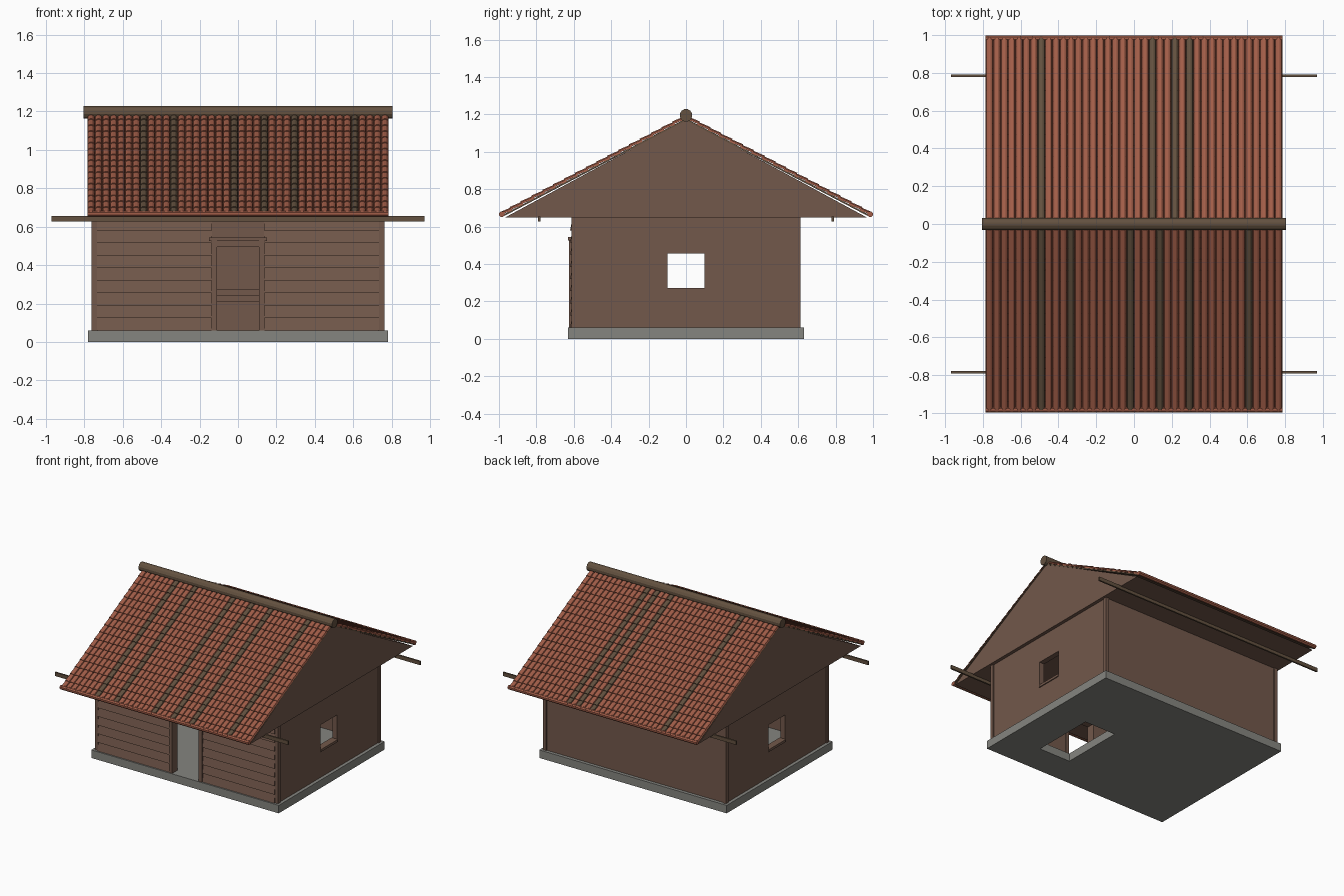
import bpy
import bmesh
import math
from mathutils import Vector

cube = bpy.data.objects.get("Cube")
if cube:
    bpy.data.objects.remove(cube)


def material(name, rgb):
    m = bpy.data.materials.new(name)
    m.use_nodes = True
    m.diffuse_color = (*rgb, 1)
    m.node_tree.nodes["Principled BSDF"].inputs["Base Color"].default_value = (*rgb, 1)
    return m


WALL = material("brown_wood", (0.17, 0.098, 0.07))
BEAM = material("dark_wood", (0.125, 0.082, 0.05))
TILE = material("red_clay", (0.36, 0.11, 0.065))
STONE = material("grey_stone", (0.235, 0.235, 0.215))


def finish(name, bm, *mats):
    bmesh.ops.recalc_face_normals(bm, faces=bm.faces)
    mesh = bpy.data.meshes.new(name)
    bm.to_mesh(mesh)
    bm.free()
    for m in mats:
        mesh.materials.append(m)
    ob = bpy.data.objects.new(name, mesh)
    bpy.context.collection.objects.link(ob)
    return ob


def add_box(bm, x, y, z):
    verts = bmesh.ops.create_cube(bm, size=1)["verts"]
    for v in verts:
        v.co = [(a + b) / 2 + c * (b - a) for (a, b), c in zip((x, y, z), v.co)]


def boxes(name, mat, *specs):
    bm = bmesh.new()
    for spec in specs:
        add_box(bm, *spec)
    return finish(name, bm, mat)


def framed(u, v, hu, hv):
    """Four rectangles that surround the opening hu x hv in the rectangle u x v."""
    rects = [((u[0], hu[0]), v), ((hu[1], u[1]), v),
             (hu, (v[0], hv[0])), (hu, (hv[1], v[1]))]
    return [r for r in rects if r[1][1] - r[1][0] > 0.001]


def prism(name, mat, profile, x0, x1):
    """Extrude a y-z outline along x."""
    bm = bmesh.new()
    face = bm.faces.new([bm.verts.new((x0, y, z)) for y, z in profile])
    out = bmesh.ops.extrude_face_region(bm, geom=[face])["geom"]
    moved = [g for g in out if isinstance(g, bmesh.types.BMVert)]
    bmesh.ops.translate(bm, verts=moved, vec=(x1 - x0, 0, 0))
    return finish(name, bm, mat)


def rod(name, mat, radius, half, y, z, sides):
    ring = [(y + radius * math.cos(math.tau * (i + 0.5) / sides),
             z + radius * math.sin(math.tau * (i + 0.5) / sides)) for i in range(sides)]
    return prism(name, mat, ring, -half, half)


# Stone base with a floor hatch
boxes("foundation", STONE, *[(x, y, (0, 0.06)) for x, y in
      framed((-0.78, 0.78), (-0.63, 0.63), (0.24, 0.5), (-0.4, 0.08))])

# Walls with door and window openings
Z = (0.06, 0.65)
DOOR, DOOR_Z = (-0.11, 0.11), (0.06, 0.5)
WIN, WIN_Z = (-0.1, 0.1), (0.27, 0.455)
boxes("front_wall", WALL, *[(x, (-0.605, -0.565), z) for x, z in
      framed((-0.75, 0.75), Z, DOOR, DOOR_Z)])
boxes("back_wall", WALL, ((-0.75, 0.75), (0.565, 0.605), Z))
for side, s in (("left", 1), ("right", -1)):
    span = tuple(sorted((s * 0.715, s * 0.755)))
    boxes(side + "_wall", WALL, *[(span, y, z) for y, z in
          framed((-0.6, 0.6), Z, WIN, WIN_Z)])
    boxes(side + "_window_sill", WALL,
          (tuple(sorted((s * 0.71, s * 0.762))), WIN, (0.255, 0.273)))
    # Corner posts
    for end, t in (("front", -1), ("back", 1)):
        boxes(f"{end}_{side}_post", WALL, (tuple(sorted((s * 0.735, s * 0.762))),
              tuple(sorted((t * 0.585, t * 0.612))), Z))
    # Overlapping boards on the front
    x0, x1 = sorted((s * 0.135, s * 0.735))
    for i in range(9):
        z = 0.06 + i * 0.065
        prism(f"{side}_front_board_{i + 1}", WALL,
              [(-0.6, z), (-0.62, z), (-0.607, z + 0.065), (-0.6, z + 0.065)], x0, x1)

# Door surround
boxes("door_frame", WALL,
      ((-0.137, -0.11), (-0.626, -0.56), (0.06, 0.525)),
      ((0.11, 0.137), (-0.626, -0.56), (0.06, 0.525)),
      ((-0.11, 0.11), (-0.622, -0.56), (0.495, 0.525)),
      ((-0.15, 0.15), (-0.632, -0.56), (0.525, 0.545)))

# Table inside
boxes("table", WALL, ((-0.3, 0.2), (0.3, 0.54), (0.24, 0.272)),
      ((-0.28, 0.18), (0.32, 0.52), (0.21, 0.24)),
      *[((x, x + 0.03), (y, y + 0.03), (0.06, 0.21))
        for x in (-0.28, 0.15) for y in (0.32, 0.49)])

# Gables and eaves as one solid, with long beams beneath
prism("gable_roof_body", WALL, [(-0.965, 0.65), (0.965, 0.65), (0, 1.172)], -0.78, 0.78)
for end, s in (("front", -1), ("back", 1)):
    boxes(end + "_eave_beam", BEAM, ((-0.97, 0.97),
          tuple(sorted((s * 0.779, s * 0.791))), (0.627, 0.655)))

# Barrel tiles in overlapping rows
ROWS, COLS, ARC = 17, 40, 5
PITCH = 1.57 / COLS
DARK = {"front": (-0.5, -0.34, -0.01, 0.14, 0.3, 0.59),
        "back": (-0.5, 0.08, 0.21, 0.3)}


def tile_slope(name, s):
    bm = bmesh.new()
    top, down = Vector((0, 0, 1.176)), Vector((0, s * 0.985, -0.518))
    normal = Vector((0, s * 0.465, 0.885))
    dark_cols = {int((x + 0.785) / PITCH) for x in DARK[name]}
    for c in range(COLS):
        mid = -0.785 + (c + 0.5) * PITCH
        for r in range(ROWS):
            loops = []
            for k, lift in ((r / ROWS, 0.0), ((r + 1.1) / ROWS, 0.006)):
                base = top + down * min(k, 1.0)
                loop = []
                for i in range(ARC + 1):
                    a = math.pi * i / ARC
                    h = 0.017 * math.sin(a) + lift
                    loop.append(bm.verts.new(base + normal * h +
                                Vector((mid - PITCH * 0.5 * math.cos(a), 0, 0))))
                loops.append(loop)
            upper, lower = loops
            faces = [bm.faces.new((upper[i], upper[i + 1], lower[i + 1], lower[i]))
                     for i in range(ARC)]
            faces.append(bm.faces.new(lower))
            for f in faces:
                f.material_index = int(c in dark_cols)
    finish(name + "_roof_tiles", bm, TILE, BEAM)
    # Deck under the tiles and rolled eave edge
    prism(name + "_roof_deck", BEAM, [(0, 1.168), (s * 0.985, 0.65),
          (s * 0.985, 0.66), (0, 1.178)], -0.783, 0.783)
    rod(name + "_eave_roll", TILE, 0.016, 0.785, s * 0.984, 0.667, 8)


tile_slope("front", -1)
tile_slope("back", 1)

# Ridge log
rod("ridge_log", BEAM, 0.034, 0.805, 0, 1.195, 12)
